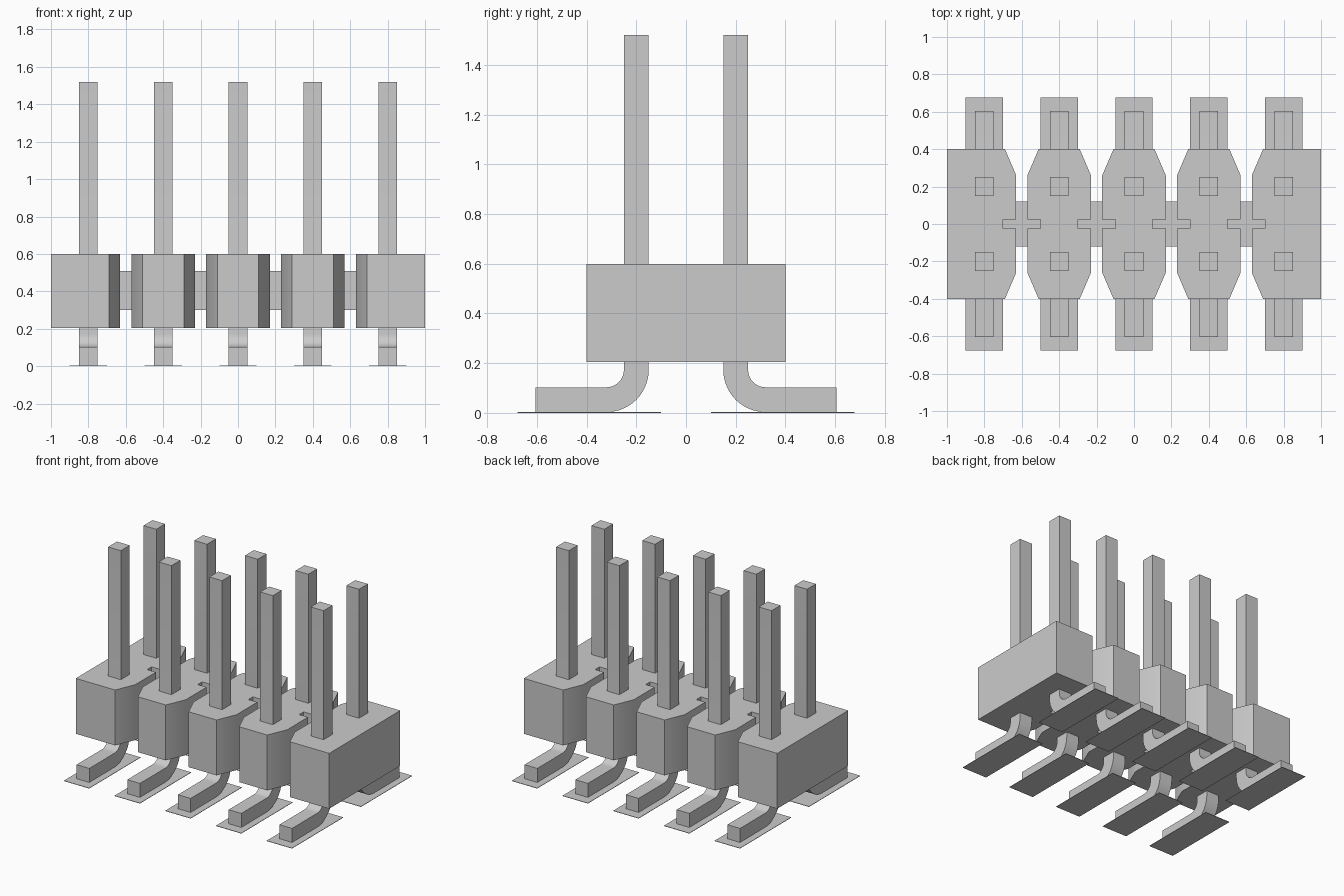
import bpy, bmesh, math
from mathutils import Vector

if "Cube" in bpy.data.objects:
    bpy.data.objects.remove(bpy.data.objects["Cube"], do_unlink=True)

PITCH = 0.4
COLUMNS = [(i - 2) * PITCH for i in range(5)]

grey = bpy.data.materials.new("plain grey")
grey.use_nodes = True
grey.diffuse_color = (0.6, 0.6, 0.6, 1)
grey.node_tree.nodes["Principled BSDF"].inputs["Base Color"].default_value = (0.6, 0.6, 0.6, 1)


def prism(name, outline, depth):
    """Extrude a closed 3D outline along a vector."""
    bm = bmesh.new()
    face = bm.faces.new([bm.verts.new(p) for p in outline])
    top = bmesh.ops.extrude_face_region(bm, geom=[face])
    moved = [v for v in top["geom"] if isinstance(v, bmesh.types.BMVert)]
    bmesh.ops.translate(bm, vec=Vector(depth), verts=moved)
    bmesh.ops.recalc_face_normals(bm, faces=bm.faces)
    mesh = bpy.data.meshes.new(name)
    bm.to_mesh(mesh)
    bm.free()
    mesh.materials.append(grey)
    obj = bpy.data.objects.new(name, mesh)
    bpy.context.collection.objects.link(obj)
    bpy.ops.object.select_all(action="DESELECT")
    obj.select_set(True)
    bpy.context.view_layer.objects.active = obj
    bpy.ops.object.shade_smooth_by_angle(angle=math.radians(30))
    return obj


def box(name, x0, x1, y0, y1, z0, z1):
    return prism(name, [(x0, y0, z0), (x1, y0, z0), (x1, y1, z0), (x0, y1, z0)], (0, 0, z1 - z0))


# Housing cells: chamfered and notched toward neighbours, flat at the ends
chamfer_side = [(0.11, -0.4), (0.17, -0.26), (0.17, -0.025), (0.1, -0.025),
                (0.1, 0.025), (0.17, 0.025), (0.17, 0.26), (0.11, 0.4)]
flat_side = [(0.2, -0.4), (0.2, 0.4)]
for i, x in enumerate(COLUMNS):
    right = flat_side if i == 4 else chamfer_side
    left = flat_side if i == 0 else chamfer_side
    outline = [(x + a, b, 0.205) for a, b in right] + [(x - a, b, 0.205) for a, b in reversed(left)]
    prism(f"housing_cell_{i + 1}", outline, (0, 0, 0.395))

# Bridges joining the cells, with a tongue filling the middle of each notch
for i, x in enumerate(COLUMNS[:-1]):
    mid = x + PITCH / 2
    box(f"bridge_{i + 1}", mid - 0.03, mid + 0.03, -0.12, 0.12, 0.3, 0.51)
    box(f"bridge_tongue_{i + 1}", mid - 0.1, mid + 0.1, -0.025, 0.025, 0.3, 0.51)


# Bent pins: a post, a quarter-round bend and a foot
def arc(radius, steps=10):
    angles = [math.pi + math.pi / 2 * k / steps for k in range(steps + 1)]
    return [(0.32 + radius * math.cos(a), 0.173 + radius * math.sin(a)) for a in angles]


profile = [(0.15, 1.52)] + arc(0.17) + [(0.605, 0.003), (0.605, 0.103)] + arc(0.07)[::-1] + [(0.25, 1.52)]
for side, row in ((-1, "front"), (1, "back")):
    for i, x in enumerate(COLUMNS):
        prism(f"{row}_pin_{i + 1}", [(x - 0.05, side * y, z) for y, z in profile], (0.1, 0, 0))
        # Solder pad under the foot
        y0, y1 = sorted((side * 0.1, side * 0.677))
        box(f"{row}_pad_{i + 1}", x - 0.1, x + 0.1, y0, y1, 0, 0.003)
